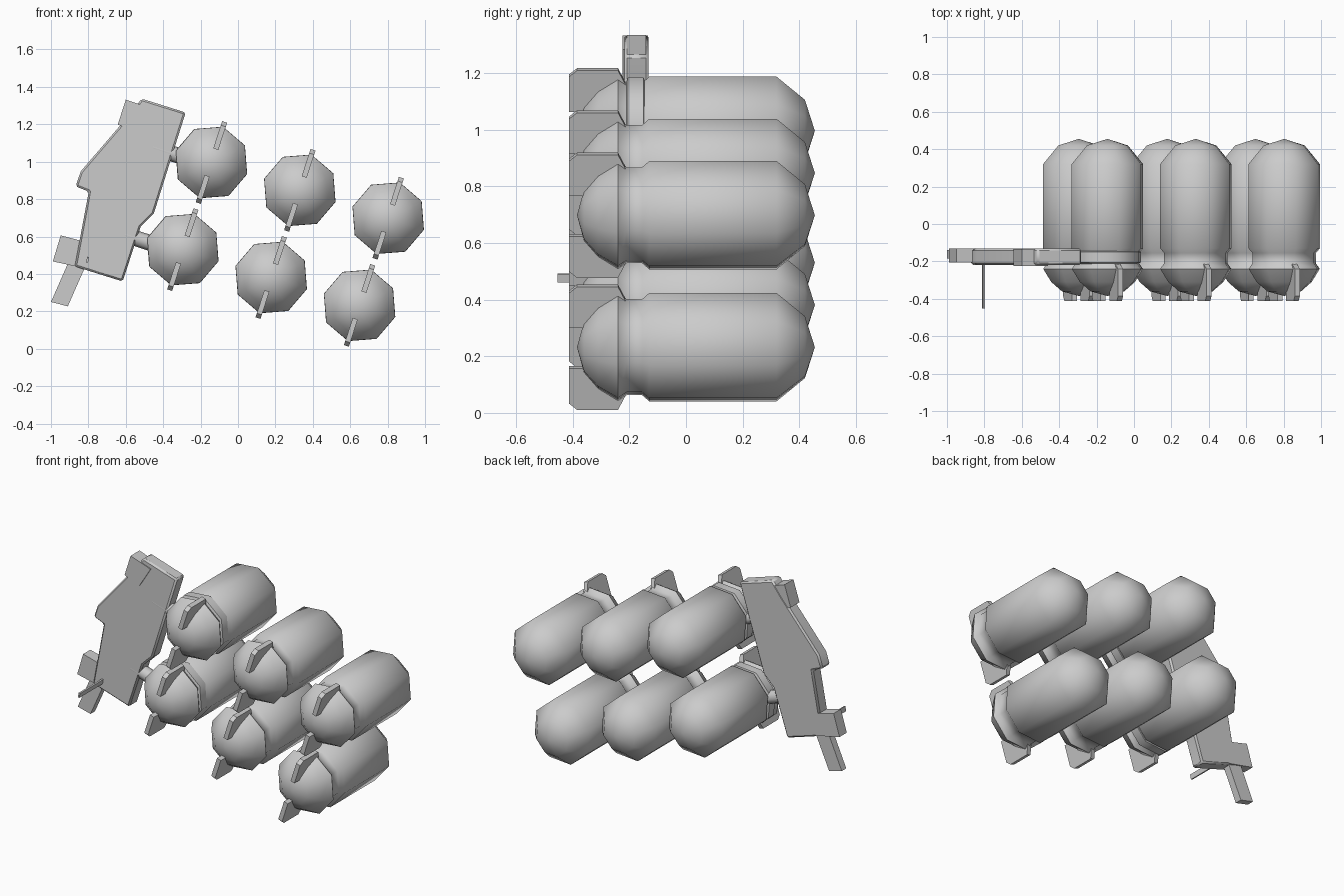
import bpy, bmesh, math
from mathutils import Vector

if "Cube" in bpy.data.objects:
    bpy.data.objects.remove(bpy.data.objects["Cube"])

TILT = math.radians(18)
U = Vector((math.cos(TILT), 0, -math.sin(TILT)))   # along a row
V = Vector((math.sin(TILT), 0, math.cos(TILT)))    # up a column
Y = Vector((0, 1, 0))


def finish(name, bm, angle):
    bmesh.ops.recalc_face_normals(bm, faces=bm.faces)
    me = bpy.data.meshes.new(name)
    bm.to_mesh(me)
    bm.free()
    ob = bpy.data.objects.new(name, me)
    bpy.context.collection.objects.link(ob)
    bpy.ops.object.select_all(action='DESELECT')
    ob.select_set(True)
    bpy.context.view_layer.objects.active = ob
    bpy.ops.object.shade_smooth_by_angle(angle=math.radians(angle))
    return ob


def extrude(name, pts, vec, angle=30):
    """Closed outline of 3D points swept along a vector."""
    bm = bmesh.new()
    a = [bm.verts.new(p) for p in pts]
    b = [bm.verts.new(Vector(p) + vec) for p in pts]
    bm.faces.new(a)
    bm.faces.new(b)
    for i in range(len(a)):
        j = (i + 1) % len(a)
        bm.faces.new((a[i], a[j], b[j], b[i]))
    return finish(name, bm, angle)


def lathe(name, c, profile, sides=8, closed=False):
    """Turn a (y, radius) profile about the y direction through c."""
    bm = bmesh.new()
    rings = []
    for y, r in profile:
        if r == 0:
            rings.append([bm.verts.new(c + Y * y)] * sides)
        else:
            rings.append([bm.verts.new(c + Y * y
                          + U * r * math.cos(k * math.tau / sides)
                          + V * r * math.sin(k * math.tau / sides)) for k in range(sides)])
    pairs = list(zip(rings, rings[1:]))
    if closed:
        pairs.append((rings[-1], rings[0]))
    for p, q in pairs:
        for k in range(sides):
            m = (k + 1) % sides
            quad = list(dict.fromkeys((p[k], p[m], q[m], q[k])))
            bm.faces.new(quad)
    return finish(name, bm, 50)


# Tanks: domed body, pinched neck, rounded cap, two cap fins
TANK = [(-0.385, 0), (-0.36, 0.095), (-0.31, 0.155), (-0.24, 0.2), (-0.21, 0.178),
        (-0.155, 0.178), (-0.13, 0.201), (0.32, 0.201), (0.42, 0.115), (0.455, 0)]
FIN = [(-0.35, 0.075), (-0.413, 0.075), (-0.413, 0.205), (-0.385, 0.228),
       (-0.24, 0.228), (-0.208, 0.165), (-0.26, 0.14)]
FIRST = Vector((-0.142, 0, 0.996))
ROW = Vector((0.4725, 0, -0.149))
COL = Vector((-0.153, 0, -0.466))

for j in range(2):
    for i in range(3):
        c = FIRST + ROW * i + COL * j
        lathe(f"tank_{j}_{i}", c, TANK)
        for s in (1, -1):
            extrude(f"cap_fin_{j}_{i}", [c - U * 0.014 + Y * y + V * v * s for y, v in FIN],
                    U * 0.028)

    # Clamp ring and connector tube from the holder to the first tank of the row
    c = FIRST + COL * j
    lathe(f"clamp_ring_{j}", c - U * 0.006,
          [(-0.215, 0.17), (-0.205, 0.196), (-0.15, 0.196), (-0.14, 0.17)], closed=True)
    tube = [c - U * 0.32 + Y * (-0.178 + 0.042 * math.cos(k * math.pi / 4))
            + V * (-0.02 + 0.042 * math.sin(k * math.pi / 4)) for k in range(8)]
    extrude(f"connector_tube_{j}", tube, U * 0.16, 50)


# Holder: slanted flat body with blocks, a bar and a pin
def plate(name, outline, y0, y1):
    return extrude(name, [(x, y0, z) for x, z in outline], Y * (y1 - y0))


body = plate("holder_body", [(-0.515, 1.337), (-0.28, 1.263), (-0.45, 0.723), (-0.52, 0.654),
                             (-0.617, 0.36), (-0.873, 0.44), (-0.798, 0.84), (-0.868, 0.868),
                             (-0.841, 0.948), (-0.58, 1.252)], -0.218, -0.132)
bev = body.modifiers.new("edge_bevel", 'BEVEL')
bev.width = 0.01
bev.segments = 1
plate("upper_block", [(-0.6, 1.332), (-0.46, 1.284), (-0.537, 1.16), (-0.643, 1.198)],
      -0.224, -0.135)
plate("lower_block", [(-0.948, 0.606), (-0.83, 0.575), (-0.82, 0.43), (-0.99, 0.467)],
      -0.205, -0.132)
plate("lower_bar", [(-0.91, 0.455), (-0.82, 0.43), (-0.91, 0.227), (-1.0, 0.25)],
      -0.185, -0.14)
plate("front_pin", [(-0.812, 0.462), (-0.806, 0.492), (-0.796, 0.49), (-0.802, 0.46)],
      -0.453, -0.18)
